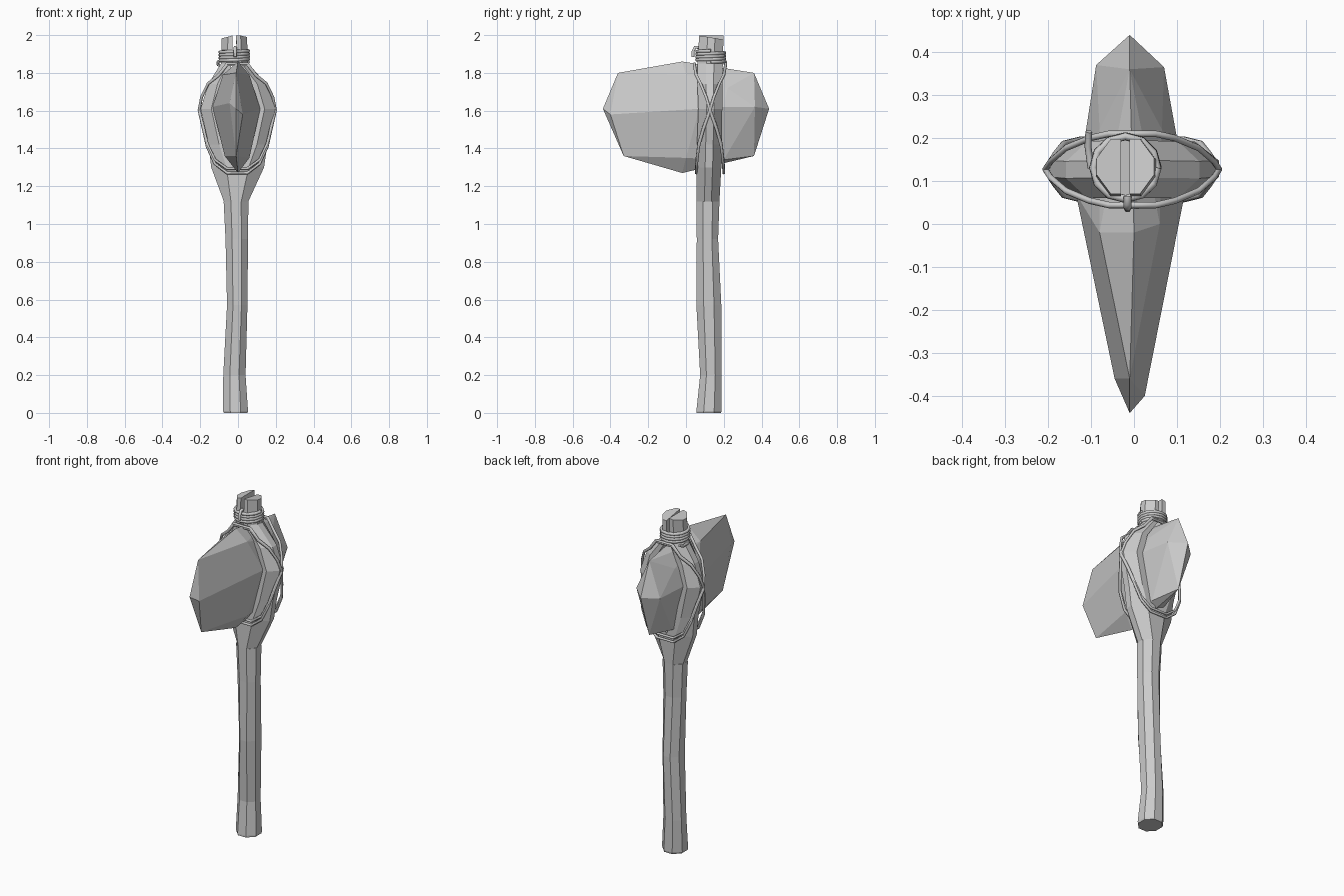
import bpy, bmesh, math
from mathutils import Vector

if "Cube" in bpy.data.objects:
    bpy.data.objects.remove(bpy.data.objects["Cube"])


def make_object(name, bm):
    bmesh.ops.recalc_face_normals(bm, faces=bm.faces)
    mesh = bpy.data.meshes.new(name)
    bm.to_mesh(mesh)
    bm.free()
    ob = bpy.data.objects.new(name, mesh)
    bpy.context.collection.objects.link(ob)
    return ob


def loft(name, rings):
    bm = bmesh.new()
    loops = [[bm.verts.new(p) for p in ring] for ring in rings]
    n = len(loops[0])
    for a, b in zip(loops, loops[1:]):
        for i in range(n):
            j = (i + 1) % n
            bm.faces.new((a[i], a[j], b[j], b[i]))
    bm.faces.new(loops[0])
    bm.faces.new(loops[-1])
    return make_object(name, bm)


def cord(name, points, radius=0.009, closed=False):
    curve = bpy.data.curves.new(name, 'CURVE')
    curve.dimensions = '3D'
    curve.bevel_depth = radius
    curve.bevel_resolution = 1
    curve.use_fill_caps = True
    spline = curve.splines.new('POLY')
    spline.points.add(len(points) - 1)
    for p, co in zip(spline.points, points):
        p.co = (*co, 1)
    spline.use_cyclic_u = closed
    ob = bpy.data.objects.new(name, curve)
    bpy.context.collection.objects.link(ob)
    bpy.ops.object.select_all(action='DESELECT')
    ob.select_set(True)
    bpy.context.view_layer.objects.active = ob
    bpy.ops.object.convert(target='MESH')


# Slightly crooked eight-sided shaft: z, x min, x max, y min, y max
shaft = [(0, -.075, .05, .055, .185), (.01, -.08, .053, .055, .188),
         (.2, -.078, .04, .075, .188), (.57, -.058, .05, .055, .187),
         (.92, -.066, .053, .057, .17), (1.12, -.076, .055, .055, .177)]
rings = []
for z, x0, x1, y0, y1 in shaft:
    ring = []
    for i in range(8):
        a = math.radians(22.5 + 45 * i)
        ring.append(((x0 + x1) / 2 + (x1 - x0) / 1.848 * math.cos(a),
                     (y0 + y1) / 2 + (y1 - y0) / 1.848 * math.sin(a), z))
    rings.append(ring)
loft("shaft", rings)

# Split prongs gripping the stone: z, centre x, inner offset, outer offset, y min, y max
prongs = [(1.12, -.01, 0, .065, .055, .177), (1.3, -.002, 0, .14, .055, .187),
          (1.42, 0, .06, .155, .058, .19), (1.61, 0, .10, .198, .065, .192),
          (1.74, -.003, .07, .155, .06, .192), (1.85, -.018, .012, .072, .06, .195),
          (1.99, -.02, .01, .067, .07, .198)]
for side, label in ((-1, "left"), (1, "right")):
    rings = []
    for k, (z, cx, inner, outer, y0, y1) in enumerate(prongs):
        w, ym, h = outer - inner, (y0 + y1) / 2, (y1 - y0) / 2
        section = [(0, -1), (.42, -1), (1, -.3), (1, .3), (.42, 1), (0, 1)]
        slant = .015 if k == len(prongs) - 1 else 0
        rings.append([(cx + side * (inner + u * w), ym + v * h,
                       z + slant * ((.5 - u) if side < 0 else (-.7 * v - .2)))
                      for u, v in section])
    loft(label + "_prong", rings)

# Chipped stone head
stone = [(-.01, -.44, 1.61), (-.01, -.36, 1.80), (-.01, -.33, 1.36),
         (-.045, -.36, 1.64), (.025, -.40, 1.58),
         (0, -.02, 1.86), (-.08, -.02, 1.79), (.06, .0, 1.79),
         (0, -.02, 1.27), (-.07, .0, 1.36), (.06, .0, 1.35),
         (-.135, .07, 1.62), (.118, .07, 1.61),
         (-.115, .2, 1.60), (.10, .2, 1.62), (-.08, .22, 1.72), (.065, .22, 1.72),
         (-.01, .44, 1.61), (-.088, .37, 1.60), (.07, .365, 1.62),
         (-.01, .36, 1.80), (-.01, .36, 1.36), (.04, .2, 1.34), (-.05, .2, 1.34)]
bm = bmesh.new()
for p in stone:
    bm.verts.new(p)
res = bmesh.ops.convex_hull(bm, input=bm.verts)
bmesh.ops.delete(bm, geom=[v for v in bm.verts if not v.link_faces], context='VERTS')
bmesh.ops.dissolve_limit(bm, angle_limit=math.radians(4), verts=bm.verts, edges=bm.edges)
make_object("stone_head", bm)

# Coiled binding around the top of the prongs
turns, steps = 4, 12
cord("top_binding",
     [(-.02 + .075 * math.cos(a), .131 + .073 * math.sin(a), 1.857 + .06 * i / (turns * steps))
      for i in range(turns * steps + 1) for a in [2 * math.pi * i / steps]], .0095)

# Diagonal lashings that cross on each side of the head
half = [(.05, -.083, 1.85), (.095, -.073, 1.79), (.15, -.05, 1.745), (.185, -.02, 1.67),
        (.198, 0, 1.60), (.175, .035, 1.50), (.155, .06, 1.41),
        (.115, .07, 1.32), (.05, .073, 1.27)]
for flip in (1, -1):
    for n, dz in enumerate((0, .018)):
        right = [(x, .127 + flip * y, z + dz * (1.7 - z) * 3) for x, y, z in half]
        left = [(-x - .008, y, z) for x, y, z in reversed(right)]
        cord("lashing_%s_%d" % ("front" if flip > 0 else "back", n), right + left, .0075, True)

# Loose cord end hooked over the binding
cord("cord_end", [(-.015, .065, 1.935), (-.015, .048, 1.935), (-.015, .038, 1.915),
                  (-.015, .036, 1.885)], .009)
cord("cord_tail", [(-.105, .215, 1.86), (-.107, .18, 1.845), (-.10, .13, 1.84)], .008)
